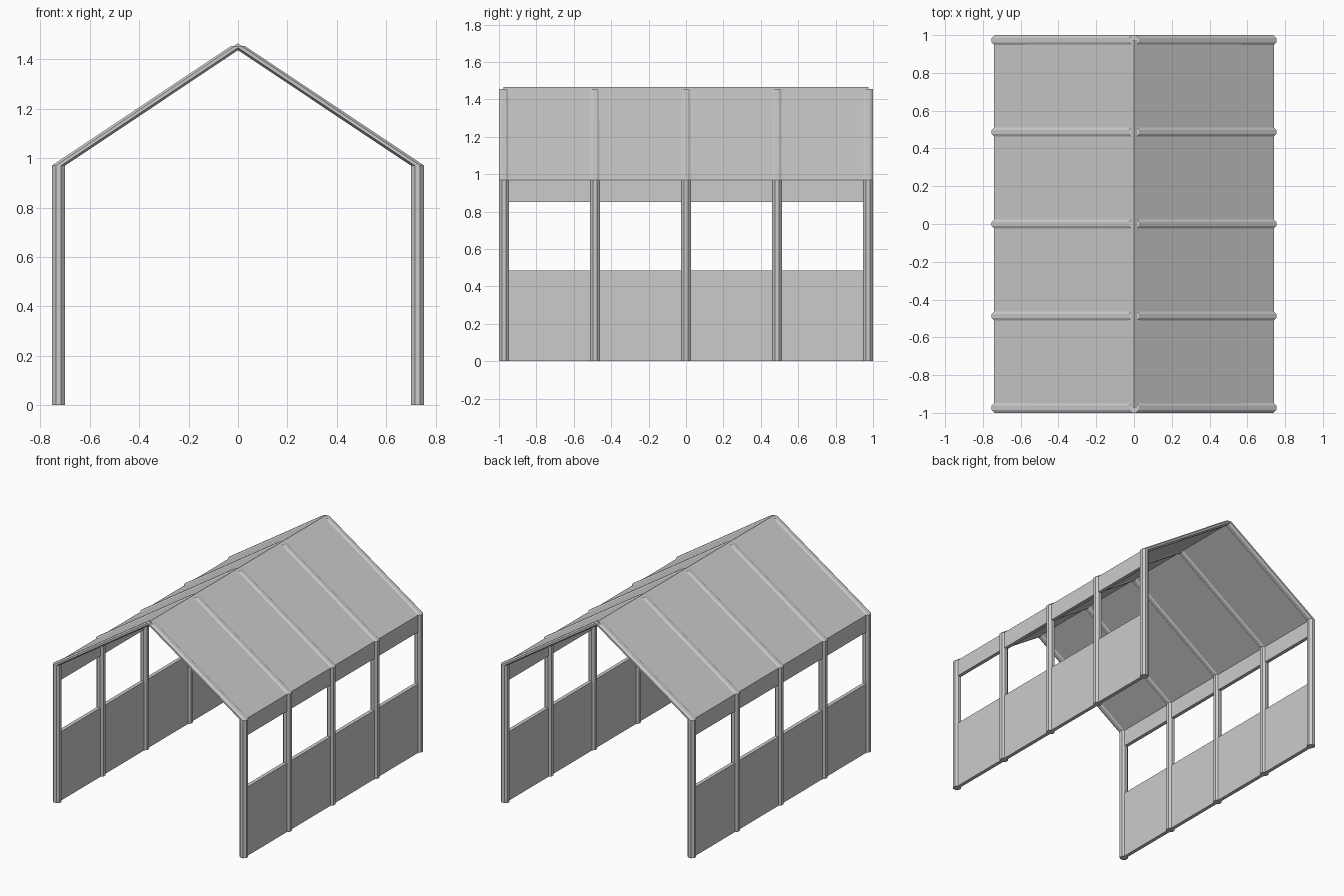
import bpy
import bmesh
from math import cos, sin, pi

cube = bpy.data.objects.get("Cube")
if cube:
    bpy.data.objects.remove(cube, do_unlink=True)

POST_X, EAVE_Z, RIDGE_Z = 0.727, 0.97, 1.455
FRAME_YS = [-0.973, -0.487, 0.0, 0.487, 0.973]
RADIUS = 0.0265 / cos(pi / 8)
SKIN_X, SKIN_IN, SKIN_Y = 0.74, 0.714, 0.975

grey = bpy.data.materials.new("plain grey")
grey.use_nodes = True
grey.diffuse_color = (0.6, 0.6, 0.6, 1)
grey.node_tree.nodes["Principled BSDF"].inputs["Base Color"].default_value = (0.6, 0.6, 0.6, 1)


def finish(bm, name):
    bmesh.ops.recalc_face_normals(bm, faces=bm.faces)
    mesh = bpy.data.meshes.new(name)
    bm.to_mesh(mesh)
    bm.free()
    mesh.materials.append(grey)
    obj = bpy.data.objects.new(name, mesh)
    bpy.context.collection.objects.link(obj)
    return obj


def tube(name, path, y):
    """Octagonal bar whose level rings follow a path of (x, z) points."""
    bm = bmesh.new()
    rings = []
    for x, z in path:
        angles = [(i + 0.5) * pi / 4 for i in range(8)]
        rings.append([bm.verts.new((x + RADIUS * cos(a), y + RADIUS * sin(a), z)) for a in angles])
    for low, high in zip(rings, rings[1:]):
        for i in range(8):
            j = (i + 1) % 8
            bm.faces.new((low[i], low[j], high[j], high[i]))
    bm.faces.new(rings[0])
    bm.faces.new(rings[-1])
    return finish(bm, name)


def extrude_profile(name, points):
    """Sweep an (x, z) outline along the length of the shelter."""
    bm = bmesh.new()
    face = bm.faces.new([bm.verts.new((x, -SKIN_Y, z)) for x, z in points])
    swept = bmesh.ops.extrude_face_region(bm, geom=[face])["geom"]
    verts = [v for v in swept if isinstance(v, bmesh.types.BMVert)]
    bmesh.ops.translate(bm, verts=verts, vec=(0, 2 * SKIN_Y, 0))
    return finish(bm, name)


# Posts with their sloping rafters
for side, s in (("left", 1), ("right", -1)):
    for n, y in enumerate(FRAME_YS, 1):
        tube(f"{side}_post_{n}", [(s * POST_X, 0), (s * POST_X, EAVE_Z)], y)
        tube(f"{side}_rafter_{n}", [(s * POST_X, EAVE_Z), (0, RIDGE_Z)], y)

    # Lower wall panel
    extrude_profile(f"{side}_lower_wall", [
        (s * SKIN_X, 0), (s * SKIN_X, 0.485), (s * SKIN_IN, 0.485), (s * SKIN_IN, 0)])

# Gabled roof sheet with the bands hanging below both eaves
half = [(SKIN_IN, 0.85), (SKIN_X, 0.85), (SKIN_X, EAVE_Z)]
inner = (SKIN_IN, 0.968)
outline = half + [(0, 1.465)] + [(-x, z) for x, z in reversed(half)]
outline += [(-inner[0], inner[1]), (0, 1.445), inner]
extrude_profile("roof_and_eave_bands", outline)
